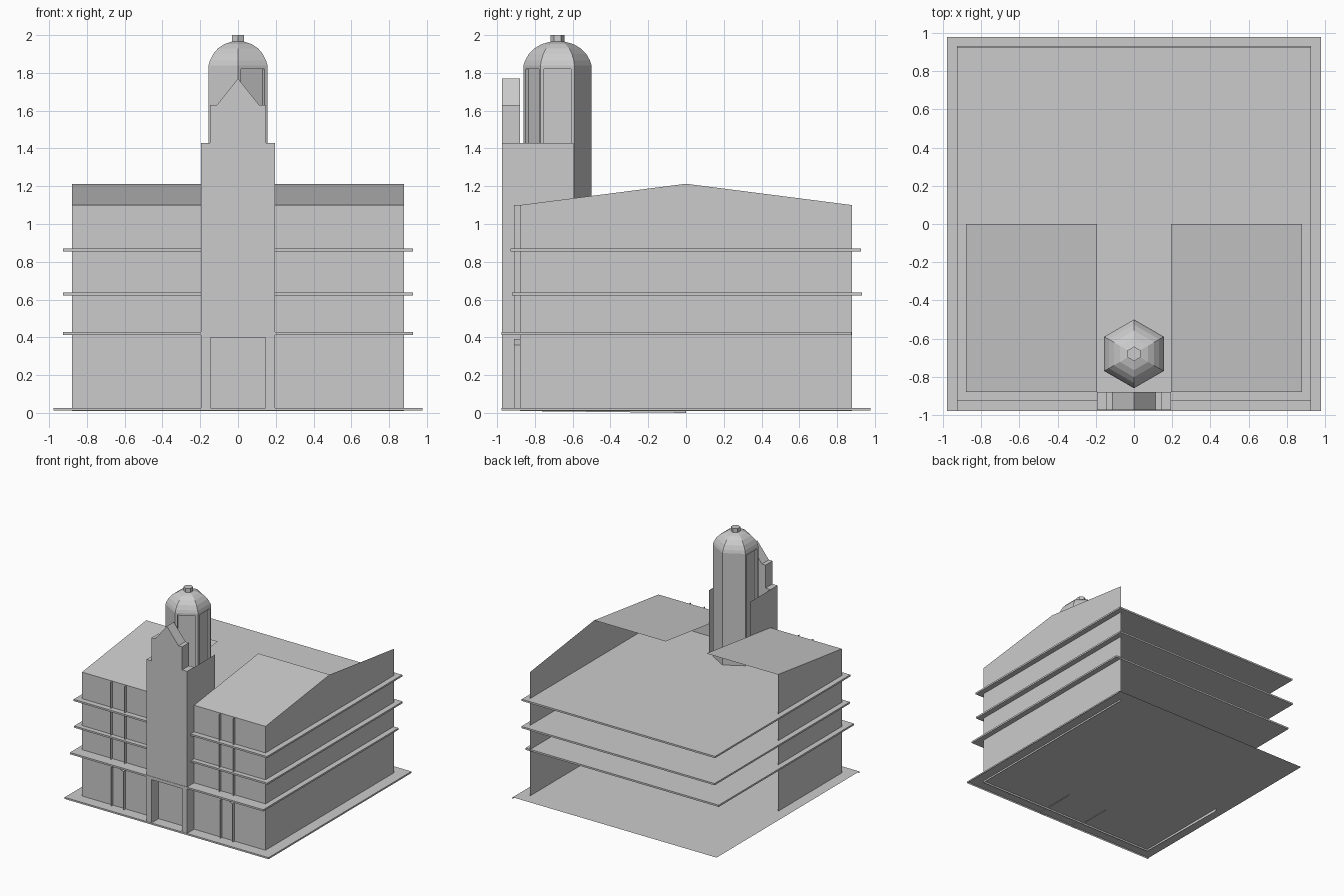
import bpy, bmesh, math

if "Cube" in bpy.data.objects:
    bpy.data.objects.remove(bpy.data.objects["Cube"])


def make(name, verts, faces):
    me = bpy.data.meshes.new(name)
    me.from_pydata(verts, [], faces)
    me.update()
    ob = bpy.data.objects.new(name, me)
    bpy.context.collection.objects.link(ob)
    return ob


def box(name, x0, x1, y0, y1, z0, z1):
    v = [(x, y, z) for x in (x0, x1) for y in (y0, y1) for z in (z0, z1)]
    f = [(0, 1, 3, 2), (4, 6, 7, 5), (0, 4, 5, 1), (2, 3, 7, 6), (0, 2, 6, 4), (1, 5, 7, 3)]
    return make(name, v, f)


def sheet(name, pts):
    return make(name, pts, [tuple(range(len(pts)))])


def strip(name, prof, y0, y1, caps=False):
    """Sweep an xz profile along y; closed with end caps if asked."""
    n = len(prof)
    v = [(x, y0, z) for x, z in prof] + [(x, y1, z) for x, z in prof]
    f = [(i, i + n, (i + 1) % n + n, (i + 1) % n) for i in range(n if caps else n - 1)]
    if caps:
        f += [tuple(range(n)), tuple(reversed(range(n, 2 * n)))]
    return make(name, v, f)


W = 0.88      # half width of the building
T = 0.195     # half width of the tower
EAVE, RIDGE = 1.10, 1.213

# Ground sheet with a rim on the front and right edges
B = 0.978
sheet("ground", [(-B, -B, .026), (B, -B, .026), (B, B, .026), (-B, B, .026)])
sheet("ground_front_rim", [(-B, -B, .012), (B, -B, .012), (B, -B, .026), (-B, -B, .026)])
sheet("ground_right_rim", [(B, -B, .012), (B, B, .012), (B, B, .026), (B, -B, .026)])

# Floor slabs
for i, (z, y0, y1) in enumerate([(.413, -.978, .876), (.622, -.922, .932), (.855, -.928, .926)]):
    box(f"floor_slab_{i + 1}", -.927, .927, y0, y1, z, z + .015)

# Outer walls: full right wall, front half of left wall, open back
sheet("front_wall", [(-W, -W, .01), (W, -W, .01), (W, -W, EAVE), (-W, -W, EAVE)])
sheet("right_wall", [(W, -W, .01), (W, W, .01), (W, W, EAVE), (W, 0, RIDGE), (W, -W, EAVE)])
sheet("left_wall", [(-W, 0, 0), (-W, -W, .01), (-W, -W, EAVE), (-W, 0, RIDGE)])

for s, side in ((-1, "left"), (1, "right")):
    # Front roof slope on each side of the tower
    sheet(f"{side}_roof", [(s * T, -W, EAVE), (s * W, -W, EAVE), (s * W, 0, RIDGE), (s * T, 0, RIDGE)])
    # Window bay fins and pointed door frame
    for x in (.453, .588):
        strip(f"{side}_bay_fin", [(s * x, .428), (s * x, EAVE)], -.91, -W)
    c = s * .523
    strip(f"{side}_door_frame", [(c - .06, .02), (c - .06, .36), (c, .39), (c + .06, .36), (c + .06, .02)],
          -.91, -W)
    # Tower side walls
    sheet(f"{side}_tower_wall", [(s * T, -.975, .02), (s * T, -.595, .02), (s * T, -.595, 1.43), (s * T, -.975, 1.43)])

# Tower front with doorway and stepped gable
half = [(.145, .02), (T, .02), (T, 1.43), (.147, 1.43), (.147, 1.63), (.112, 1.63)]
prof = [(.145, .40)] + half + [(0, 1.77)] + [(-x, z) for x, z in reversed(half)] + [(-.145, .40)]
strip("tower_front", prof, -.975, -W, caps=True)

# Six-sided turret with dome and finial
rings = [(.18, .87), (.18, 1.84), (.172, 1.865), (.152, 1.9), (.122, 1.93), (.085, 1.952), (.038, 1.965),
         (.038, 2.0)]
bm = bmesh.new()
loops = [[bm.verts.new((r * math.sin(k * math.pi / 3), -.68 - r * math.cos(k * math.pi / 3), z))
          for k in range(6)] for r, z in rings]
drum = []
for i, (a, b) in enumerate(zip(loops, loops[1:])):
    for k in range(6):
        m = (k + 1) % 6
        f = bm.faces.new((a[k], a[m], b[m], b[k]))
        if i == 0:
            drum.append(f)
bm.faces.new(loops[-1])
bm.normal_update()
# Recessed tall windows on the front-right, right and left faces
for k in (0, 1, 4):
    bmesh.ops.inset_individual(bm, faces=[drum[k]], thickness=.026)
    n = drum[k].normal.copy()
    ext = bmesh.ops.extrude_discrete_faces(bm, faces=[drum[k]])["faces"]
    bmesh.ops.translate(bm, vec=n * -.02, verts=list(ext[0].verts))
me = bpy.data.meshes.new("turret")
bm.to_mesh(me)
bm.free()
bpy.context.collection.objects.link(bpy.data.objects.new("turret", me))
